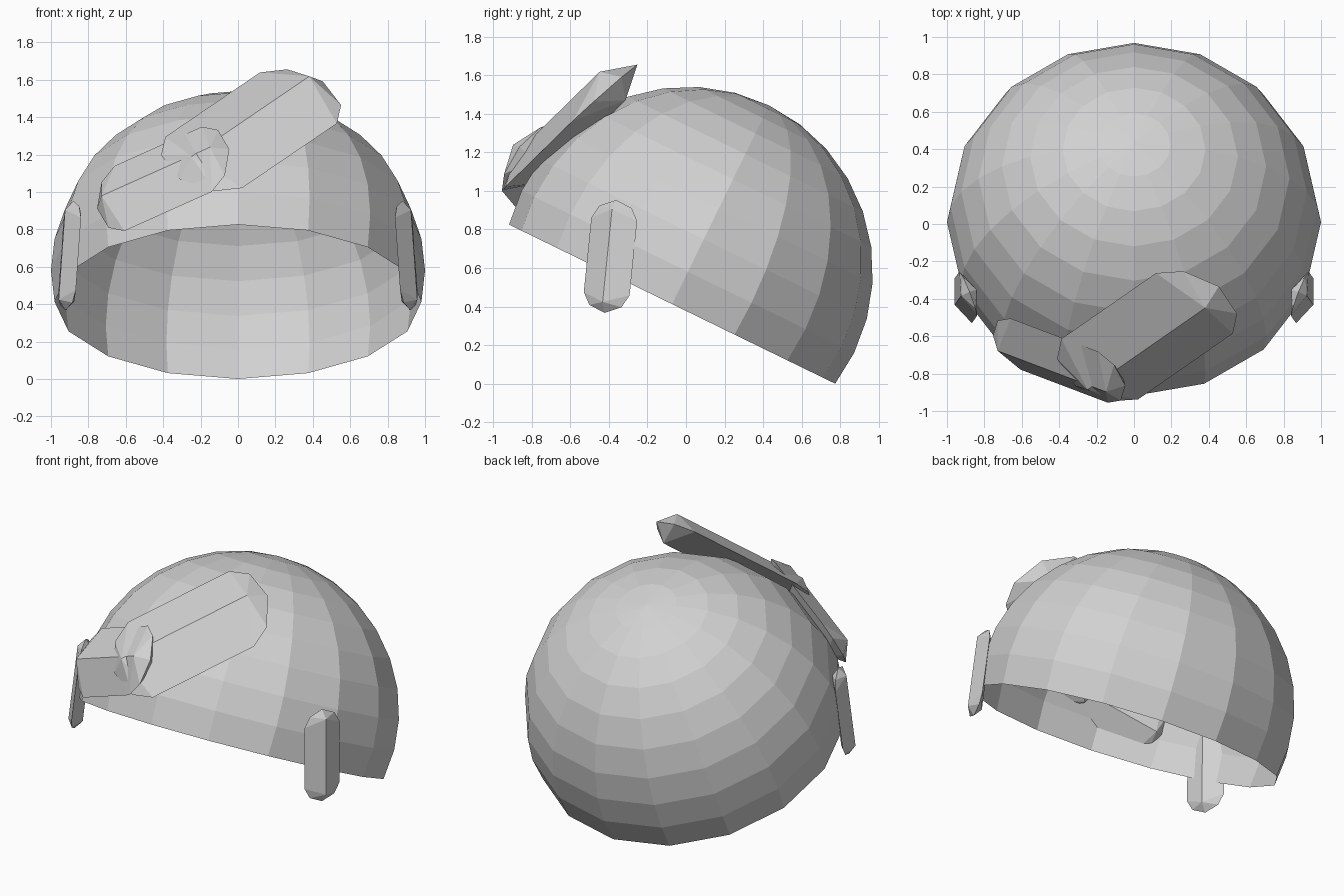
import bpy, bmesh, math
from mathutils import Matrix, Vector

cube = bpy.data.objects.get("Cube")
if cube:
    bpy.data.objects.remove(cube, do_unlink=True)

grey = bpy.data.materials.new("plain_grey")
grey.use_nodes = True
colour = (0.64, 0.64, 0.64, 1)
grey.diffuse_color = colour
grey.node_tree.nodes["Principled BSDF"].inputs["Base Color"].default_value = colour


def finish(bm, name):
    bmesh.ops.recalc_face_normals(bm, faces=bm.faces)
    mesh = bpy.data.meshes.new(name)
    bm.to_mesh(mesh)
    bm.free()
    mesh.materials.append(grey)
    obj = bpy.data.objects.new(name, mesh)
    bpy.context.scene.collection.objects.link(obj)
    return obj


def pad(name, centre, along, across, half_len, half_wid, thick):
    """Long rounded plate with a raised ridge on both faces."""
    c, u = Vector(centre), Vector(along).normalized()
    v = Vector(across)
    v = (v - u * v.dot(u)).normalized()
    n = u.cross(v)
    place = lambda a, b, h: c + u * a * half_len + v * b * half_wid + n * h
    bm = bmesh.new()
    # outline of one end, turned half round for the other
    end = [(0.66, -1), (0.88, -0.7), (1, 0), (0.88, 0.7), (0.66, 1)]
    outline = end + [(-a, -b) for a, b in end]
    rim = [bm.verts.new(place(a, b, 0)) for a, b in outline]
    for h in (thick, -thick):
        front, back = [bm.verts.new(place(s * 0.82, 0, h)) for s in (1, -1)]
        for i in range(4):
            bm.faces.new((rim[i], rim[i + 1], front))
            bm.faces.new((rim[i + 5], rim[i + 6], back))
        bm.faces.new((rim[4], rim[5], back, front))
        bm.faces.new((rim[9], rim[0], front, back))
    return finish(bm, name)


# Tilted open dome
radius, tilt = 0.96, math.radians(26)
bm = bmesh.new()
bmesh.ops.create_uvsphere(bm, u_segments=16, v_segments=16, radius=radius)
cut = radius * math.cos(math.radians(104))
bmesh.ops.delete(bm, geom=[v for v in bm.verts if v.co.z < cut], context="VERTS")
bm.transform(Matrix.Translation((0, 0.01, 0.581))
             @ Matrix.Rotation(-tilt, 4, "X")
             @ Matrix.Diagonal((1 / radius, 1, 1, 1)))
finish(bm, "dome_shell")

# Crossed front plates
pad("large_front_plate", (0.07, -0.60, 1.33), (0.72, 0.50, 0.49),
    (-0.68, 0.56, 0.475), 0.535, 0.295, 0.10)
pad("small_front_plate", (-0.40, -0.73, 1.07), (0.863, -0.327, 0.387),
    (-0.157, 0.628, 0.762), 0.41, 0.223, 0.08)

# Side plates, mirrored across the middle
side = pad("side_plates", (0.90, -0.392, 0.66), (-0.07, 0.10, 0.99),
           (0.36, 0.93, 0), 0.295, 0.128, 0.045)
mirror = side.modifiers.new("mirror", "MIRROR")
mirror.use_axis = (True, False, False)
